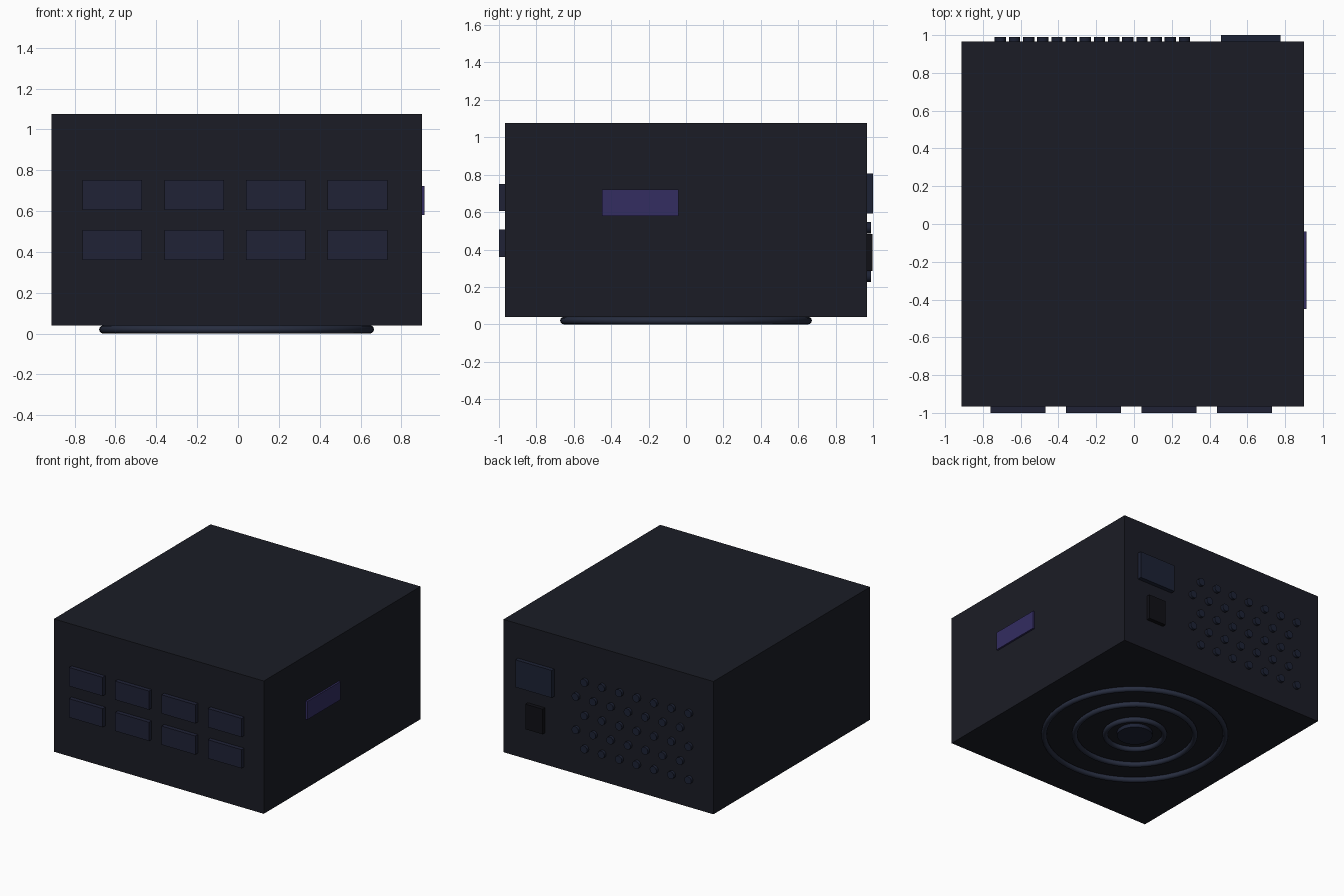
import bpy
from math import radians

if "Cube" in bpy.data.objects:
    bpy.data.objects.remove(bpy.data.objects["Cube"])


def material(name, rgb):
    m = bpy.data.materials.new(name)
    m.diffuse_color = (*rgb, 1)
    m.use_nodes = True
    m.node_tree.nodes["Principled BSDF"].inputs["Base Color"].default_value = m.diffuse_color
    return m


CASE = material("case_black", (0.011, 0.012, 0.019))
BUTTON = material("bay_blue", (0.014, 0.016, 0.037))
BADGE = material("badge_violet", (0.033, 0.026, 0.12))
PORT = material("port_blue", (0.012, 0.016, 0.035))
DARK = material("switch_black", (0.005, 0.005, 0.008))
RING = material("ring_blue", (0.02, 0.026, 0.05))


def finish(name, mat, smooth=False):
    ob = bpy.context.object
    ob.name = name
    ob.data.materials.append(mat)
    if smooth:
        bpy.ops.object.shade_smooth_by_angle(angle=radians(40))
    return ob


def box(name, lo, hi, mat):
    mid = [(a + b) / 2 for a, b in zip(lo, hi)]
    bpy.ops.mesh.primitive_cube_add(size=1, location=mid)
    bpy.context.object.scale = [b - a for a, b in zip(lo, hi)]
    bpy.ops.object.transform_apply(location=False, rotation=False, scale=True)
    return finish(name, mat)


CX = -0.007  # body centre in x

# main case
box("case", (-0.914, -0.967, 0.039), (0.9, 0.967, 1.076), CASE)

# front drive bays, two rows of four
for row, z in enumerate((0.434, 0.678)):
    for col in range(4):
        x = -0.615 + 0.4 * col
        box(f"front_bay_{row}_{col}", (x - 0.146, -1.0, z - 0.073),
            (x + 0.146, -0.96, z + 0.073), BUTTON)

# badge plate on the right side
box("side_badge", (0.89, -0.45, 0.58), (0.914, -0.04, 0.722), BADGE)

# power inlet and switch on the back
box("power_inlet", (0.46, 0.96, 0.593), (0.775, 1.0, 0.807), PORT)
box("power_switch", (0.54, 0.96, 0.286), (0.69, 0.997, 0.482), DARK)

# staggered ventilation studs on the back
for row in range(5):
    for col in range(7):
        x = -0.708 + 0.15 * col + 0.075 * (row % 2)
        bpy.ops.mesh.primitive_cylinder_add(
            vertices=12, radius=0.03, depth=0.03,
            location=(x, 0.974, 0.257 + 0.13 * row), rotation=(radians(90), 0, 0))
        finish(f"vent_stud_{row}_{col}", PORT, True)

# fan guard rings and hub underneath
for i, r in enumerate((0.213, 0.433, 0.653)):
    bpy.ops.mesh.primitive_torus_add(
        major_radius=r, minor_radius=0.02, major_segments=48, minor_segments=12,
        location=(CX, 0, 0.02))
    finish(f"fan_ring_{i}", RING, True)
bpy.ops.mesh.primitive_cylinder_add(vertices=32, radius=0.127, depth=0.035,
                                    location=(CX, 0, 0.0275))
finish("fan_hub", PORT, True)
